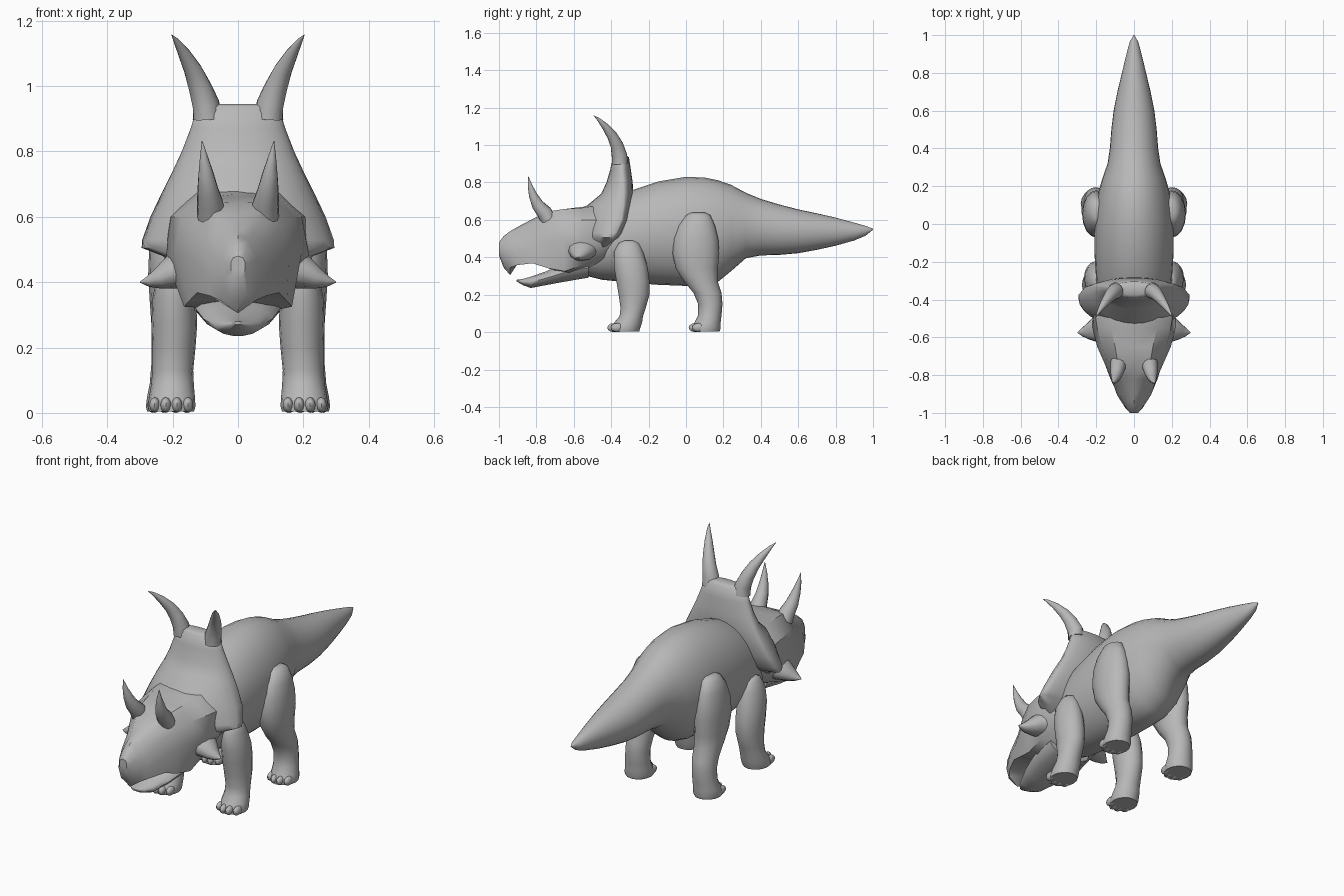
import bpy, bmesh, math
from mathutils import Vector

grey = bpy.data.materials.new("stone grey")
grey.diffuse_color = (0.48, 0.48, 0.48, 1)


def finish(bm, name, mirror=False, angle=50, subdivide=0):
    bmesh.ops.recalc_face_normals(bm, faces=bm.faces)
    mesh = bpy.data.meshes.new(name)
    bm.to_mesh(mesh)
    bm.free()
    mesh.materials.append(grey)
    ob = bpy.data.objects.new(name, mesh)
    bpy.context.collection.objects.link(ob)
    if mirror:
        ob.modifiers.new("mirror", 'MIRROR').use_mirror_merge = False
    if subdivide:
        ob.modifiers.new("smooth", 'SUBSURF').levels = subdivide
        ob.modifiers["smooth"].render_levels = subdivide
    bpy.ops.object.select_all(action='DESELECT')
    ob.select_set(True)
    bpy.context.view_layer.objects.active = ob
    bpy.ops.object.shade_smooth_by_angle(angle=math.radians(angle))
    return ob


def loft(name, rings, **options):
    """Skin a list of equal-length point rings and cap both ends."""
    bm = bmesh.new()
    rows = [[bm.verts.new(p) for p in ring] for ring in rings]
    n = len(rows[0])
    for a, b in zip(rows, rows[1:]):
        for i in range(n):
            j = (i + 1) % n
            bm.faces.new((a[i], a[j], b[j], b[i]))
    bm.faces.new(rows[0])
    bm.faces.new(rows[-1])
    return finish(bm, name, **options)


def turn(n):
    return [(math.cos(2 * math.pi * i / n), math.sin(2 * math.pi * i / n)) for i in range(n)]


def horn(name, path, sides=12, flat=1.0):
    """Tapered mirrored spike through (x, y, z, radius) points."""
    pts = [Vector(p[:3]) for p in path]
    rings = []
    for i, p in enumerate(pts):
        t = pts[min(i + 1, len(pts) - 1)] - pts[max(i - 1, 0)]
        q = t.to_track_quat('Z', 'Y')
        r = path[i][3]
        rings.append([p + q @ Vector((r * c, r * s * flat, 0)) for c, s in turn(sides)])
    return loft(name, rings, mirror=True)


# Body and tail: y, top, bottom, half width
BODY = [(-0.57, 0.50, 0.31, 0.10), (-0.45, 0.67, 0.28, 0.17), (-0.30, 0.755, 0.265, 0.20),
        (-0.15, 0.805, 0.253, 0.21), (0.0, 0.83, 0.247, 0.21), (0.1, 0.826, 0.247, 0.20),
        (0.17, 0.812, 0.268, 0.188), (0.24, 0.788, 0.325, 0.168), (0.32, 0.745, 0.395, 0.14),
        (0.40, 0.712, 0.41, 0.128), (0.5, 0.682, 0.413, 0.12), (0.6, 0.656, 0.422, 0.108),
        (0.7, 0.635, 0.44, 0.088), (0.8, 0.612, 0.462, 0.064), (0.9, 0.585, 0.49, 0.04),
        (0.96, 0.568, 0.515, 0.024), (1.0, 0.553, 0.547, 0.003)]
loft("body_and_tail", [[(w * c, y, (t + b) / 2 + (t - b) / 2 * s) for c, s in turn(28)]
                       for y, t, b, w in BODY])

# Skull: y, then right half outline (x, z) from crown to chin
HEAD = [
    (-1.00, (0, .48), (.015, .475), (.022, .46), (.022, .44), (.015, .42), (0, .41)),
    (-0.975, (0, .513), (.025, .503), (.042, .46), (.045, .41), (.03, .36), (0, .345)),
    (-0.94, (0, .54), (.032, .525), (.058, .47), (.068, .41), (.055, .345), (0, .305)),
    (-0.905, (0, .56), (.036, .54), (.075, .48), (.09, .42), (.085, .358), (0, .36)),
    (-0.82, (0, .605), (.06, .59), (.098, .53), (.12, .45), (.125, .368), (0, .375)),
    (-0.74, (0, .642), (.085, .645), (.135, .575), (.155, .48), (.15, .342), (0, .355)),
    (-0.65, (0, .658), (.10, .658), (.172, .60), (.195, .49), (.165, .325), (0, .315)),
    (-0.55, (0, .67), (.12, .665), (.195, .60), (.22, .47), (.165, .36), (0, .29)),
    (-0.45, (0, .70), (.13, .68), (.21, .60), (.22, .48), (.16, .39), (0, .32)),
    (-0.36, (0, .68), (.12, .66), (.19, .58), (.18, .51), (.12, .43), (0, .38))]
loft("skull", [[(x, y, z) for x, z in half] + [(-x, y, z) for x, z in half[-2:0:-1]]
               for y, *half in HEAD], angle=38)

# Lower jaw: y, top, bottom, half width
JAW = [(-0.905, 0.28, 0.27, 0.012), (-0.87, 0.285, 0.25, 0.045), (-0.83, 0.297, 0.235, 0.07),
       (-0.75, 0.325, 0.25, 0.105), (-0.65, 0.37, 0.268, 0.13), (-0.52, 0.40, 0.29, 0.13)]
loft("lower_jaw", [[(w * c, y, (t + b) / 2 + (t - b) / 2 * s) for c, s in turn(14)]
                   for y, t, b, w in JAW])

# Neck frill: z, half width, rim y, front bulge, rear bulge
FRILL = [(0.945, 0.085, -0.345, 0.03, 0.025), (0.935, 0.125, -0.345, 0.045, 0.04),
         (0.87, 0.145, -0.34, 0.065, 0.045), (0.80, 0.172, -0.335, 0.09, 0.05),
         (0.74, 0.20, -0.333, 0.12, 0.05), (0.68, 0.23, -0.335, 0.19, 0.045),
         (0.60, 0.268, -0.345, 0.21, 0.04), (0.53, 0.293, -0.375, 0.18, 0.04),
         (0.505, 0.295, -0.39, 0.16, 0.035), (0.48, 0.23, -0.42, 0.13, 0.035),
         (0.43, 0.17, -0.47, 0.09, 0.03)]
loft("neck_frill", [[(w * c, rim + s * (rear if s > 0 else front), z) for c, s in turn(28)]
                    for z, w, rim, front, rear in FRILL], angle=60)

# Horns
horn("frill_horns", [(.095, -.352, .90, .044), (.098, -.356, .945, .042), (.118, -.37, 1.0, .035),
                     (.138, -.395, 1.05, .028), (.165, -.432, 1.1, .019),
                     (.19, -.47, 1.14, .008), (.203, -.493, 1.157, .001)])
horn("brow_horns", [(.083, -.735, .60, .042), (.085, -.757, .64, .041), (.092, -.793, .68, .033),
                    (.098, -.817, .73, .024), (.104, -.833, .78, .013), (.11, -.843, .832, .001)])
horn("cheek_horns", [(.15, -.55, .445, .085), (.20, -.56, .43, .07), (.245, -.57, .41, .042),
                     (.275, -.573, .402, .022), (.30, -.575, .40, .002)], flat=0.75)


def leg(name, rows):
    """Mirrored leg from z, inner x, outer x, front y, back y."""
    loft(name, [[((a + b) / 2 + (b - a) / 2 * c, (f + k) / 2 + (k - f) / 2 * s, z)
                 for c, s in turn(16)] for z, a, b, f, k in rows], mirror=True, angle=60)


leg("front_legs", [(0.49, .17, .21, -.33, -.28), (0.475, .15, .225, -.36, -.25),
                   (0.43, .135, .245, -.385, -.23), (0.35, .128, .262, -.385, -.205),
                   (0.27, .125, .265, -.372, -.195), (0.20, .13, .262, -.36, -.195),
                   (0.13, .137, .262, -.35, -.215), (0.085, .135, .266, -.355, -.23),
                   (0.05, .132, .272, -.385, -.235), (0.02, .13, .276, -.40, -.245),
                   (0.004, .135, .272, -.40, -.25)])
leg("hind_legs", [(0.64, .17, .215, .03, .10), (0.625, .155, .24, 0, .13),
                  (0.57, .14, .26, -.04, .155), (0.50, .13, .272, -.065, .172),
                  (0.42, .125, .275, -.072, .178), (0.34, .125, .27, -.055, .17),
                  (0.27, .13, .265, -.01, .17), (0.21, .135, .265, .04, .19),
                  (0.15, .14, .265, .065, .195), (0.09, .14, .27, .065, .19),
                  (0.05, .138, .278, .045, .185), (0.02, .135, .282, .03, .185),
                  (0.004, .14, .278, .03, .18)])


# Toes: four rounded claws along the front of each foot
def toes(name, x, front):
    bm = bmesh.new()
    for i in range(4):
        made = bmesh.ops.create_uvsphere(bm, u_segments=10, v_segments=6, radius=1)["verts"]
        bow = 0.018 if i in (0, 3) else 0.0
        for v in made:
            v.co = Vector((x + (i - 1.5) * 0.034 + v.co.x * 0.017,
                           front + 0.035 + bow + v.co.y * 0.036,
                           0.024 + v.co.z * 0.024))
    finish(bm, name, mirror=True)


toes("front_toes", 0.204, -0.42)
toes("hind_toes", 0.21, 0.015)
